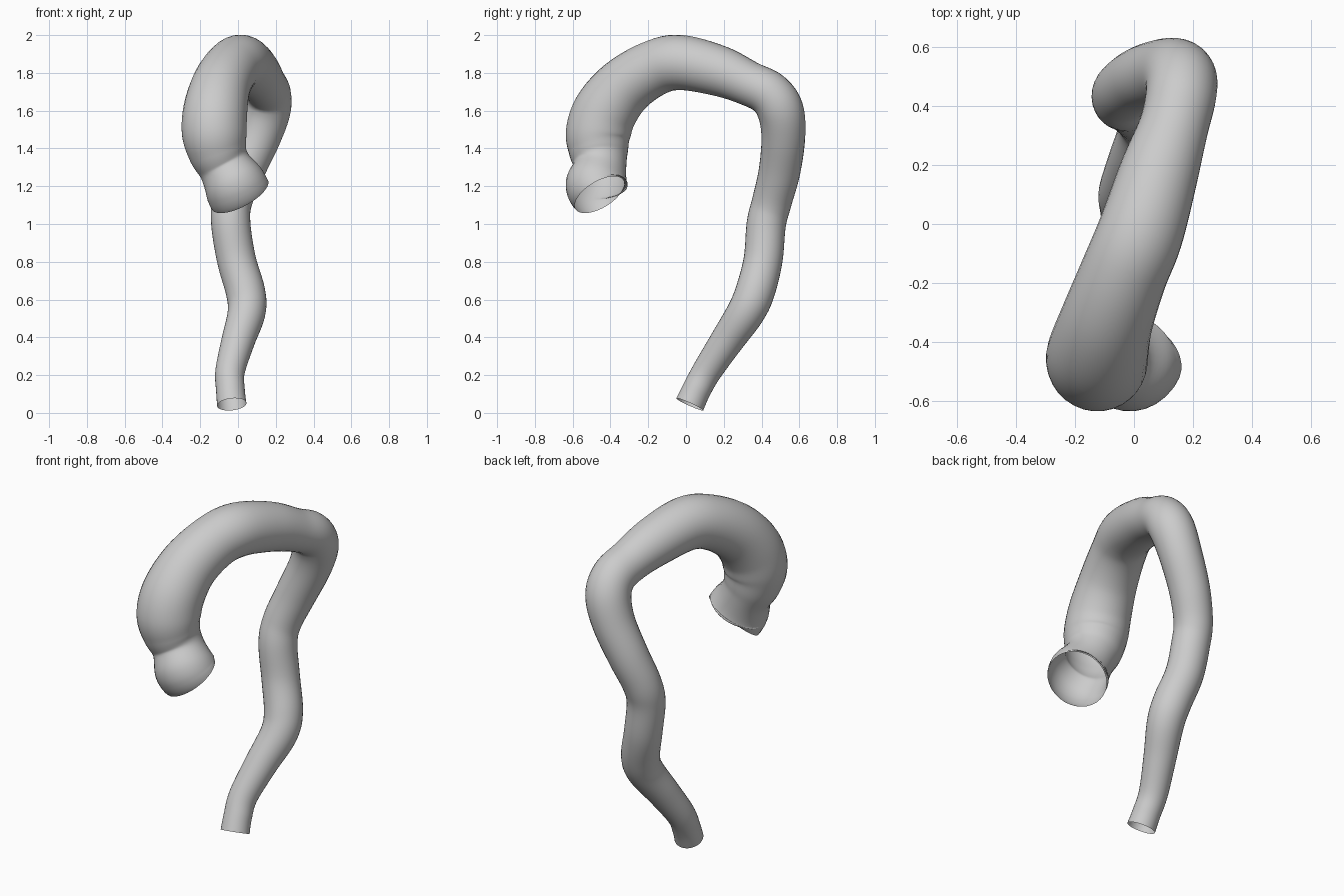
import bpy, bmesh, math
from mathutils import Vector

old = bpy.data.objects.get("Cube")
if old:
    bpy.data.objects.remove(old)

# Tube stations from the lower end to the flared root: x, y, z, radius, y squash
stations = [
    (-.033, .02, .045, .078, 1), (-.040, .055, .12, .076, 1),
    (-.042, .11, .22, .078, 1), (.000, .215, .38, .088, 1),
    (.045, .315, .53, .100, 1), (.040, .365, .64, .104, 1),
    (-.008, .408, .81, .103, 1), (-.038, .425, 1.0, .104, 1),
    (-.030, .455, 1.12, .105, 1), (.030, .495, 1.28, .110, 1),
    (.110, .515, 1.46, .116, 1), (.155, .500, 1.60, .123, 1),
    (.160, .440, 1.69, .120, 1), (.135, .330, 1.745, .118, 1),
    (.085, .175, 1.81, .134, 1), (.022, -.03, 1.855, .146, 1),
    (-.035, -.17, 1.825, .148, 1), (-.090, -.32, 1.73, .157, 1),
    (-.120, -.425, 1.60, .170, 1), (-.125, -.465, 1.48, .172, 1),
    (-.105, -.462, 1.38, .156, 1), (-.070, -.457, 1.305, .141, 1),
    (-.022, -.472, 1.22, .163, 1), (-.003, -.468, 1.18, .168, .95),
    (.010, -.458, 1.155, .168, .85),
]
SIDES, STEPS = 32, 6


def spline(p0, p1, p2, p3, t):
    """Smooth interpolation through p1 and p2."""
    return [b + .5 * t * (c - a + t * (2 * a - 5 * b + 4 * c - d + t * (3 * (b - c) + d - a)))
            for a, b, c, d in zip(p0, p1, p2, p3)]


# Smooth path through the stations
last = len(stations) - 1
path = []
for i in range(last):
    quad = [stations[min(max(i + k, 0), last)] for k in (-1, 0, 1, 2)]
    path += [spline(*quad, s / STEPS) for s in range(STEPS)]
path.append(list(stations[-1]))
centers = [Vector(p[:3]) for p in path]

# Open tube wall, with rings carried along the path without twisting
bm = bmesh.new()
rings = []
side = Vector((1, 0, 0))
for i, p in enumerate(path):
    lo, hi = max(i - 2, 0), min(i + 2, len(path) - 1)
    tangent = (centers[hi] - centers[lo]).normalized()
    side = (side - tangent * side.dot(tangent)).normalized()
    up = tangent.cross(side)
    ring = []
    for k in range(SIDES):
        a = math.tau * k / SIDES
        offset = (side * math.cos(a) + up * math.sin(a)) * p[3]
        offset.y *= p[4]
        ring.append(bm.verts.new(centers[i] + offset))
    rings.append(ring)
for r0, r1 in zip(rings, rings[1:]):
    for k in range(SIDES):
        n = (k + 1) % SIDES
        bm.faces.new((r0[k], r0[n], r1[n], r1[k]))

mesh = bpy.data.meshes.new("curved_vessel")
bm.to_mesh(mesh)
bm.free()
vessel = bpy.data.objects.new("curved_vessel", mesh)
bpy.context.collection.objects.link(vessel)
mesh.shade_smooth()

# Plain grey material
grey = bpy.data.materials.new("plain_grey")
grey.use_nodes = True
colour = (.6, .6, .6, 1)
grey.diffuse_color = colour
grey.node_tree.nodes["Principled BSDF"].inputs["Base Color"].default_value = colour
mesh.materials.append(grey)
